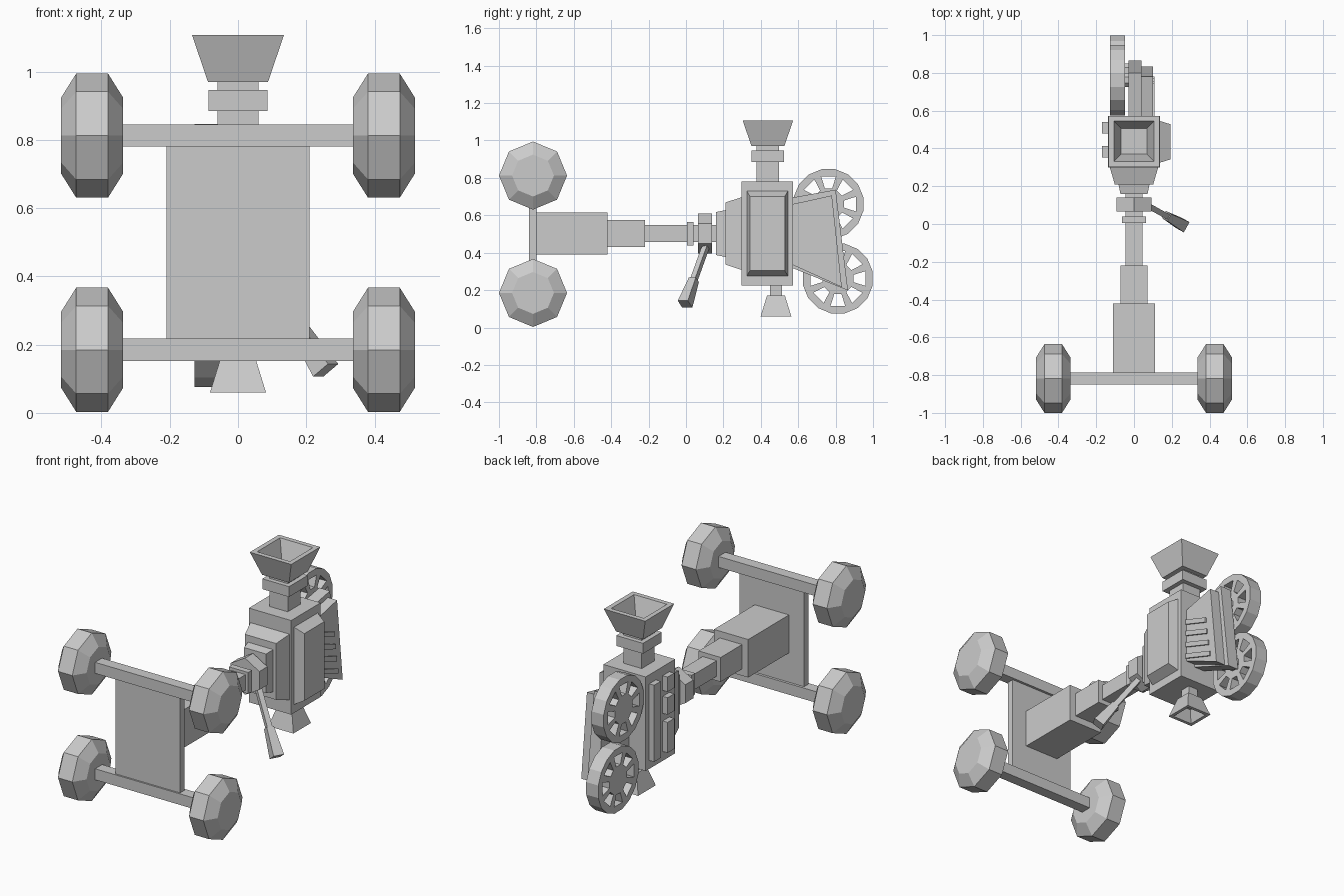
import bpy, bmesh
from math import sin, cos, pi, radians
from mathutils import Vector

if "Cube" in bpy.data.objects:
    bpy.data.objects.remove(bpy.data.objects["Cube"])


def place(axis, t, a, b):
    """Point at t on the axis; a, b fill the remaining axes in xyz order."""
    return {'x': (t, a, b), 'y': (a, t, b), 'z': (a, b, t)}[axis]


def rect(axis, t, a, b, ha, hb):
    return [place(axis, t, a + i * ha, b + j * hb) for i, j in ((-1, -1), (1, -1), (1, 1), (-1, 1))]


def ngon(axis, t, a, b, r, n, phase=0):
    return [place(axis, t, a + r * cos(2 * pi * k / n + phase), b + r * sin(2 * pi * k / n + phase))
            for k in range(n)]


def finish(name, bm):
    bmesh.ops.recalc_face_normals(bm, faces=bm.faces)
    mesh = bpy.data.meshes.new(name)
    bm.to_mesh(mesh)
    bm.free()
    ob = bpy.data.objects.new(name, mesh)
    bpy.context.collection.objects.link(ob)
    return ob


def loft(name, rings):
    """Skin a closed solid through a list of loops, capping both ends."""
    bm = bmesh.new()
    loops = [[bm.verts.new(p) for p in r] for r in rings]
    n = len(loops[0])
    for lo, hi in zip(loops, loops[1:]):
        for k in range(n):
            bm.faces.new((lo[k], lo[(k + 1) % n], hi[(k + 1) % n], hi[k]))
    bm.faces.new(loops[0])
    bm.faces.new(loops[-1])
    return finish(name, bm)


def box(name, x0, x1, y0, y1, z0, z1):
    c = ((x0 + x1) / 2, (y0 + y1) / 2, (x1 - x0) / 2, (y1 - y0) / 2)
    return loft(name, [rect('z', z0, *c), rect('z', z1, *c)])


ZC = 0.5025  # height of the column axis

# Dolly: wheels, axles and base plate
for lvl, z in (("lower", 0.185), ("upper", 0.8125)):
    for side, s in (("left", -1), ("right", 1)):
        loft(f"{lvl}_{side}_wheel", [ngon('x', s * x, -0.818, z, r, 8) for x, r in
                                     ((0.337, 0.112), (0.381, 0.182), (0.474, 0.182), (0.518, 0.112))])
    box(f"{lvl}_axle", -0.34, 0.34, -0.85, -0.785, z - 0.0325, z + 0.0325)
box("base_plate", -0.21, 0.21, -0.84, -0.80, 0.2, 0.8)

# Telescoping column
for name, y0, y1, h in (("column_base", -0.80, -0.42, 0.112), ("column_middle", -0.42, -0.22, 0.072),
                        ("column_top", -0.22, 0.17, 0.046), ("column_collar", 0.005, 0.04, 0.063)):
    box(name, -h, h, y0, y1, ZC - h, ZC + h)
loft("pan_head", [ngon('y', y, 0, ZC, 0.108, 6, pi / 2) for y in (0.065, 0.14)])

# Pan handle with flared grip
start, end = Vector((0.06, 0.105, 0.43)), Vector((0.257, -0.005, 0.125))
length = (end - start).length
for name, a, b, h0, h1 in (("handle_rod", 0, 0.65, 0.015, 0.015), ("handle_grip", 0.57, 1, 0.021, 0.031)):
    ob = loft(name, [rect('z', a * length, 0, 0, h0, h0), rect('z', b * length, 0, 0, h1, h1)])
    ob.location = start
    ob.rotation_euler = (end - start).to_track_quat('Z', 'Y').to_euler()

# Camera body with stepped mount
box("camera_body", -0.138, 0.138, 0.298, 0.573, 0.225, 0.78)
loft("mount_step_large", [rect('y', 0.21, 0, ZC, 0.102, 0.166), rect('y', 0.30, 0, ZC, 0.128, 0.195)])
loft("mount_step_small", [rect('y', 0.16, 0, ZC, 0.072, 0.115), rect('y', 0.21, 0, ZC, 0.082, 0.125)])

# Side door and control blocks
loft("side_door", [rect('x', 0.138, 0.435, ZC, 0.11, 0.228), rect('x', 0.193, 0.435, ZC, 0.093, 0.198)])
box("control_strip", -0.17, -0.138, 0.478, 0.54, 0.275, 0.727)
for i, (z0, z1) in enumerate(((0.64, 0.727), (0.505, 0.605), (0.28, 0.46))):
    box(f"control_block_{i + 1}", -0.17, -0.138, 0.352, 0.414, z0, z1)

# Lens neck, collar and hollow hood
box("lens_neck", -0.06, 0.06, 0.378, 0.498, 0.77, 0.98)
box("lens_collar", -0.087, 0.087, 0.351, 0.525, 0.885, 0.946)
loft("lens_hood", [rect('z', z, 0, 0.438, h, h) for z, h in
                   ((0.97, 0.088), (1.108, 0.135), (1.108, 0.107), (0.995, 0.068))])

# Hollow eyepiece below
box("eyepiece_neck", -0.032, 0.032, 0.449, 0.513, 0.165, 0.23)
loft("eyepiece_cup", [rect('z', z, 0, 0.481, h, h) for z, h in
                      ((0.17, 0.048), (0.06, 0.082), (0.06, 0.063), (0.13, 0.04))])


# Film magazine plates (slanted quads in the y-z plane)
def plate(name, x0, x1, pts):
    return loft(name, [[(x, y, z) for y, z in pts] for x in (x0, x1)])


plate("magazine_plate", -0.03, 0.04, ((0.57, 0.695), (0.80, 0.737), (0.866, 0.198), (0.57, 0.318)))
plate("magazine_cover", 0.04, 0.10, ((0.57, 0.66), (0.78, 0.706), (0.833, 0.216), (0.57, 0.335)))
for i in range(4):
    y, z = 0.745 + 0.012 * i, 0.535 - 0.077 * i
    dz = 0.36 * (y - 0.57)
    plate(f"magazine_rib_{i + 1}", 0.09, 0.108, ((0.57, z + dz), (y, z), (y, z - 0.03), (0.57, z + dz - 0.03)))


# Film reels: hub, eight spokes and a sixteen-sided rim
def reel(name, cy, cz):
    bm = bmesh.new()

    def ring(r, half):
        return [bm.verts.new((-0.127, cy + r * cos(a), cz + r * sin(a)))
                for k in range(8) for a in (radians(45 * k - half), radians(45 * k + half))]

    hub, rim, edge = ring(0.085, 13), ring(0.152, 15), ring(0.19, 11.25)
    bm.faces.new(hub)
    for k in range(16):
        j = (k + 1) % 16
        bm.faces.new((rim[k], rim[j], edge[j], edge[k]))
        if k % 2:
            bm.faces.new((hub[k], hub[j], rim[j], rim[k]))
    out = bmesh.ops.extrude_face_region(bm, geom=bm.faces[:])
    bmesh.ops.translate(bm, vec=(0.079, 0, 0), verts=[v for v in out['geom'] if isinstance(v, bmesh.types.BMVert)])
    finish(name, bm)
    loft(name + "_spindle", [ngon('x', x, cy, cz, 0.04, 8, pi / 8) for x in (-0.06, -0.02)])


reel("upper_reel", 0.762, 0.66)
reel("lower_reel", 0.812, 0.262)
